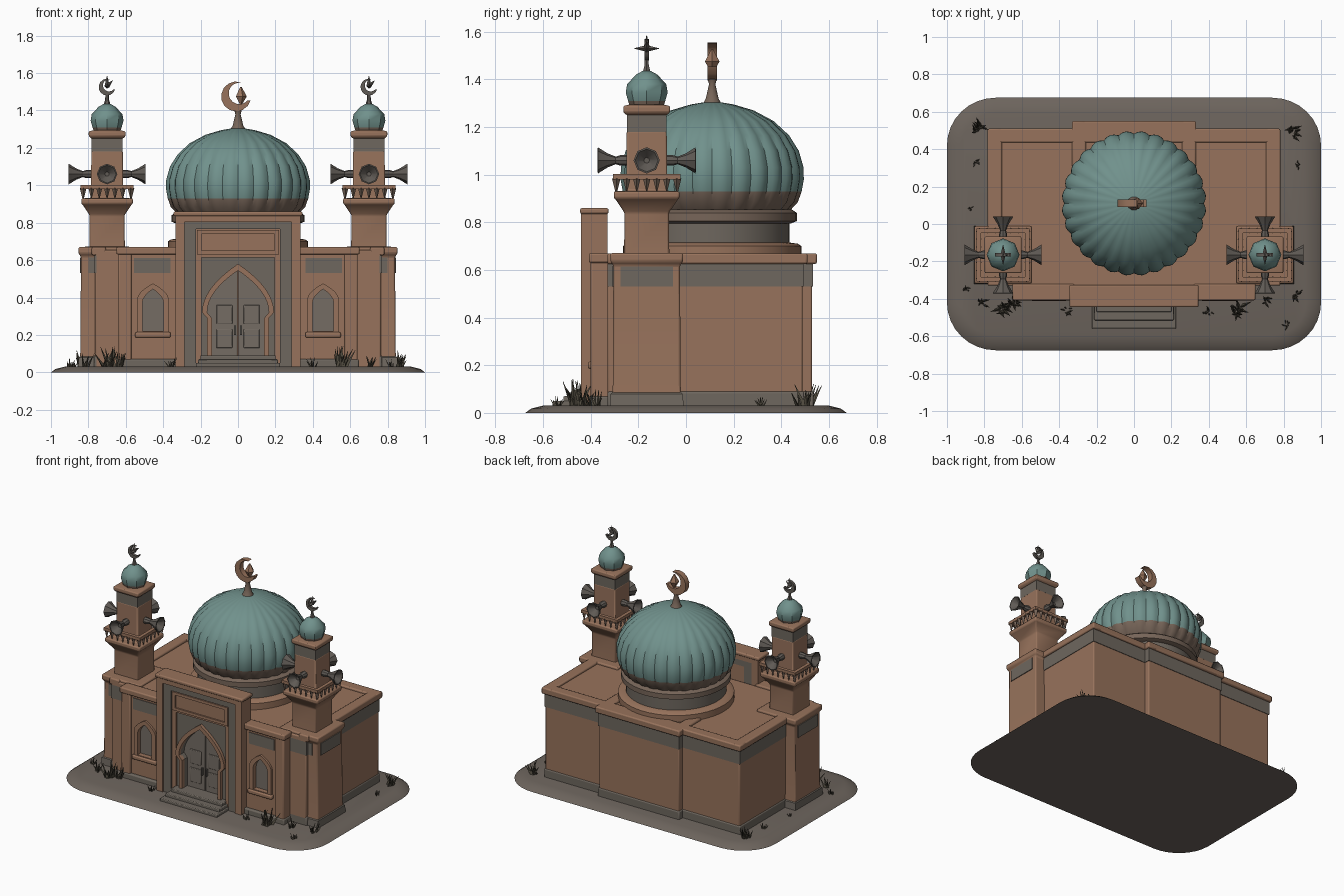
import bpy, bmesh, math, random
from mathutils import Matrix, Vector

if "Cube" in bpy.data.objects:
    bpy.data.objects.remove(bpy.data.objects["Cube"])

random.seed(4)

def material(name, rgb):
    m = bpy.data.materials.new(name)
    m.diffuse_color = [(c / 255) ** 2.2 for c in rgb] + [1]
    m.use_nodes = True
    m.node_tree.nodes["Principled BSDF"].inputs["Base Color"].default_value = m.diffuse_color
    return m

BROWN = material("clay brown", (150, 114, 92))
GRAY = material("stone gray", (110, 103, 95))
GROUND = material("ground", (108, 100, 93))
TEAL = material("dome teal", (112, 144, 139))
STAIN = material("stained stone", (118, 101, 89))
DOOR = material("door gray", (116, 108, 100))
METAL = material("dull metal", (96, 91, 86))
GRASS = material("dry grass", (80, 75, 64))

def finish(name, bm, mats, bevel=0, smooth=True):
    bmesh.ops.recalc_face_normals(bm, faces=bm.faces)
    me = bpy.data.meshes.new(name)
    bm.to_mesh(me)
    bm.free()
    ob = bpy.data.objects.new(name, me)
    bpy.context.collection.objects.link(ob)
    for m in mats:
        me.materials.append(m)
    if bevel:
        b = ob.modifiers.new("bevel", 'BEVEL')
        b.width, b.segments, b.limit_method = bevel, 2, 'ANGLE'
    if smooth:
        bpy.ops.object.select_all(action='DESELECT')
        bpy.context.view_layer.objects.active = ob
        ob.select_set(True)
        bpy.ops.object.shade_smooth_by_angle(angle=math.radians(35))
    return ob

def box(name, x0, x1, y0, y1, z0, z1, mat, bevel=0.008):
    bm = bmesh.new()
    bmesh.ops.create_cube(bm, size=1, matrix=Matrix.Translation(((x0 + x1) / 2, (y0 + y1) / 2, (z0 + z1) / 2))
                          @ Matrix.Diagonal((abs(x1 - x0), y1 - y0, z1 - z0, 1)))
    return finish(name, bm, [mat], bevel)

def lathe(name, profile, n, mats, at=(0, 0, 0), turn=0, lobes=0, rule=None, matrix=None, bevel=0):
    """Revolve (radius, height) points; n=4 gives square parts with radius as half width."""
    bm = bmesh.new()
    k = math.sqrt(2) if n == 4 else 1
    rings = []
    for r, z in profile:
        ring = []
        for i in range(n):
            a = 2 * math.pi * i / n + turn
            s = r * k * (0.965 + 0.035 * abs(math.sin(lobes * a / 2)) if lobes else 1)
            ring.append(bm.verts.new((s * math.cos(a), s * math.sin(a), z)))
        rings.append(ring)
    for a, b in zip(rings, rings[1:]):
        for i in range(n):
            f = bm.faces.new((a[i], a[(i + 1) % n], b[(i + 1) % n], b[i]))
            if rule:
                f.material_index = rule(f.calc_center_median())
    if profile[0] != profile[-1]:
        bm.faces.new(rings[0][::-1])
        f = bm.faces.new(rings[-1])
        f.material_index = len(mats) - 1
    bmesh.ops.remove_doubles(bm, verts=bm.verts, dist=0.0002)
    bm.transform(Matrix.Translation(at) @ (matrix or Matrix()))
    return finish(name, bm, mats, bevel)

def plate(name, loops, y0, y1, mat):
    """Upright plate from (x, z) outlines; later outlines are holes."""
    cu = bpy.data.curves.new(name, 'CURVE')
    cu.dimensions, cu.fill_mode, cu.extrude = '2D', 'BOTH', (y1 - y0) / 2
    for pts in loops:
        sp = cu.splines.new('POLY')
        sp.points.add(len(pts) - 1)
        for p, (x, z) in zip(sp.points, pts):
            p.co = (x, z, 0, 1)
        sp.use_cyclic_u = True
    tmp = bpy.data.objects.new(name + "_curve", cu)
    bpy.context.collection.objects.link(tmp)
    bpy.context.view_layer.update()
    me = bpy.data.meshes.new_from_object(tmp.evaluated_get(bpy.context.evaluated_depsgraph_get()))
    bpy.data.objects.remove(tmp)
    bm = bmesh.new()
    bm.from_mesh(me)
    bmesh.ops.remove_doubles(bm, verts=bm.verts, dist=0.0001)
    bm.transform(Matrix.Translation((0, (y0 + y1) / 2, 0)) @ Matrix.Rotation(math.pi / 2, 4, 'X'))
    return finish(name, bm, [mat])

def rect(x0, x1, z0, z1):
    return [(x0, z0), (x1, z0), (x1, z1), (x0, z1)]

def arch(cx, w, leg, z0, zs, zt):
    half = [(leg, z0), (leg, zs - 0.03)] + [(w * (1 - (i / 8) ** 2), zs + (zt - zs) * i / 8) for i in range(9)]
    return [(cx + x, z) for x, z in half] + [(cx - x, z) for x, z in half[-2::-1]]

def crescent(name, x, y, z, r, depth, mat):
    out = [(x + r * math.cos(a), z + r * math.sin(a)) for a in [math.radians(70 + 25 * i) for i in range(12)]]
    inn = [(x + .22 * r + .72 * r * math.cos(a), z + .2 * r + .72 * r * math.sin(a))
           for a in [math.radians(320 - 22 * i) for i in range(11)]]
    return plate(name, [out + inn], y - depth, y + depth, mat)

def spikes(name, items, mat, sides=3):
    bm = bmesh.new()
    for base, tip, r in items:
        d = Vector(tip) - Vector(base)
        m = Matrix.Translation((Vector(base) + Vector(tip)) / 2) @ d.to_track_quat('Z', 'Y').to_matrix().to_4x4()
        bmesh.ops.create_cone(bm, cap_ends=True, segments=sides, radius1=r, radius2=0.001, depth=d.length, matrix=m)
    return finish(name, bm, [mat], smooth=False)

# Ground slab with rounded, slightly pinched outline
bm = bmesh.new()
rings = []
for inset, z in ((0, 0), (0.025, 0.018), (0.08, 0.032)):
    ring = []
    for cx, cy, a0 in ((.74, .42, 0), (-.74, .42, 90), (-.74, -.42, 180), (.74, -.42, 270)):
        for i in range(9):
            a = math.radians(a0 + i * 11.25)
            ring.append(bm.verts.new((cx + (.26 - inset) * math.cos(a), cy + (.255 - inset) * math.sin(a), z)))
    rings.append(ring)
for a, b in zip(rings, rings[1:]):
    for i in range(36):
        bm.faces.new((a[i], a[(i + 1) % 36], b[(i + 1) % 36], b[i]))
bm.faces.new(rings[0][::-1])
bm.faces.new(rings[-1])
finish("ground_slab", bm, [GROUND])

# Hall with plinth, frieze band and roof cornice; rear bay the same
for nm, w, y0, y1 in (("hall", .765, -.33, .49), ("rear_bay", .315, .3, .53)):
    box(nm + "_walls", -w, w, y0, y1, .01, .655, BROWN)
    box(nm + "_plinth", -w - .006, w + .006, y0, y1 + .006, .01, .09, GRAY)
    box(nm + "_frieze", -w - .004, w + .004, y0, y1 + .004, .53, .625, GRAY, 0)
    o = w + .017
    for s in (-1, 1):
        box(nm + "_cornice_side", *sorted((s * o, s * (o - .075))), y0, y1 + .02, .625, .67, BROWN)
    box(nm + "_cornice_back", -o, o, y1 - .055, y1 + .02, .625, .67, BROWN)

# Front wings with pointed windows
for s in (-1, 1):
    cx = s * .455
    win = arch(cx, .056, .056, .22, .37, .445)
    plate("wing_wall", [rect(*sorted((s * .32, s * .64)), .01, .65), win], -.385, -.32, BROWN)
    plate("window_frame", [arch(cx, .085, .085, .195, .385, .475), win], -.4, -.38, BROWN)
    box("window_pane", cx - .07, cx + .07, -.365, -.34, .2, .46, DOOR, 0)
    box("window_sill", cx - .095, cx + .095, -.412, -.38, .185, .215, BROWN)
    box("wing_pilaster", *sorted((s * .57, s * .64)), -.4, -.3, .01, .65, BROWN)
    box("wing_frieze", *sorted((s * .36, s * .555)), -.39, -.38, .53, .61, GRAY, 0)
    box("wing_cornice", *sorted((s * .32, s * .65)), -.408, -.32, .63, .67, BROWN)
    box("wing_plinth", *sorted((s * .32, s * .646)), -.406, -.32, .01, .07, GRAY)

# Portal: stepped frames around a pointed doorway
door = arch(0, .165, .14, .04, .32, .545)
plate("portal_outer_frame", [rect(-.335, .335, .01, .85), rect(-.285, .285, .03, .805)], -.44, -.33, BROWN)
plate("portal_gray_frame", [rect(-.29, .29, .02, .81), rect(-.225, .225, .03, .765)], -.43, -.33, GRAY)
plate("portal_inner_frame", [rect(-.23, .23, .02, .77), rect(-.195, .195, .03, .615)], -.42, -.33, BROWN)
plate("portal_spandrel", [rect(-.2, .2, .02, .62), door], -.408, -.34, GRAY)
plate("arch_moulding", [arch(0, .192, .165, .03, .32, .58), door], -.43, -.4, BROWN)
plate("portal_sign_border", [rect(-.22, .22, .63, .76), rect(-.195, .195, .65, .74)], -.43, -.41, BROWN)
box("portal_cap", -.345, .345, -.445, -.325, .835, .86, BROWN)
for s in (-1, 1):
    box("door_leaf", *sorted((s * .003, s * .17)), -.37, -.32, .05, .56, DOOR, .004)
    for z in (.13, .26):
        box("door_panel", *sorted((s * .03, s * .115)), -.377, -.365, z, z + .1, DOOR, .004)
    box("door_handle", *sorted((s * .012, s * .022)), -.385, -.365, .2, .25, METAL, 0)
for i in range(3):
    w = .225 - .012 * i
    box("entrance_step", -w, w, -.56 + .045 * i, -.34, .01, .05 + .02 * i, GRAY, .005)

# Drum and ribbed dome
C = (0, .11, 0)
lathe("drum", [(.375, .64), (.375, .7), (.36, .71), (.325, .715), (.325, .8)], 48, [BROWN, GRAY], C,
      rule=lambda c: int(c.z > .72))
lathe("drum_ring", [(.33, .795), (.355, .805), (.355, .84), (.335, .853)], 48, [STAIN], C)
lathe("main_dome", [(.325, .845), (.362, .885), (.378, .93), (.387, .98), (.386, 1.03), (.366, 1.1), (.325, 1.165),
                    (.26, 1.225), (.175, 1.27), (.09, 1.295), (.03, 1.305)], 112, [STAIN, TEAL], C,
      lobes=28, rule=lambda c: int(c.z > .925))
lathe("dome_finial_stem", [(.045, 1.29), (.028, 1.32), (.014, 1.38), (.02, 1.4), (.01, 1.42)], 10, [STAIN], C)
crescent("dome_crescent", -.01, .11, 1.475, .08, .02, BROWN)
lathe("dome_star", [(.005, -.045), (.032, 0), (.005, .05)], 5, [BROWN], (.015, .11, 1.475))

# Two minarets
for s in (-1, 1):
    x, y, q = s * .7, -.165, math.pi / 4
    P = (x, y, 0)
    lathe("minaret_base", [(.152, .01), (.142, .12), (.14, .62), (.153, .635), (.153, .67), (.1, .672)], 4, [BROWN], P, q,
          bevel=.008)
    lathe("minaret_plinth", [(.157, .01), (.151, .08), (.14, .09)], 4, [GRAY], P, q)
    box("minaret_front_panel", x - .1, x + .1, y - .146, y, .53, .615, GRAY, 0)
    box("minaret_side_panel", *sorted((x, x + s * .146)), y - .11, y + .11, .53, .615, GRAY, 0)
    lathe("minaret_shaft", [(.095, .66), (.093, .84), (.13, .895), (.138, .9), (.138, .93), (.086, .932), (.084, 1.185)],
          4, [BROWN], P, q, bevel=.008)
    lathe("minaret_band", [(.083, 1.18), (.083, 1.255)], 4, [GRAY], P, q)
    lathe("minaret_cornice", [(.085, 1.25), (.098, 1.262), (.098, 1.288), (.07, 1.295)], 4, [BROWN], P, q, bevel=.006)
    lathe("balcony_rail", [(.142, .98), (.142, 1.002), (.118, 1.002), (.118, .98), (.142, .98)], 4, [BROWN], P, q)
    bars = []
    for i in range(7):
        t = -.126 + .042 * i
        for dx, dy in ((t, .13), (t, -.13), (.13, t), (-.13, t)):
            bars.append(((x + dx, y + dy, .985), (x + dx, y + dy, .925), .016))
    spikes("balcony_balusters", bars, STAIN, 4)
    lathe("minaret_dome", [(.07, 1.285), (.078, 1.31), (.088, 1.345), (.082, 1.38), (.045, 1.42), (.018, 1.435)], 8,
          [STAIN, TEAL], P, rule=lambda c: int(c.z > 1.305))
    lathe("minaret_finial_stem", [(.02, 1.425), (.01, 1.46), (.009, 1.5)], 6, [METAL], P)
    crescent("minaret_crescent", x, y, 1.525, .045, .01, METAL)
    spikes("minaret_star", [((x, y, 1.53), (x + a, y + b, 1.53 + c), .014)
                            for a, b, c in ((0, .052, 0), (0, -.052, 0), (.03, 0, .03), (0, 0, .055))], METAL, 4)
    for i in range(4):  # loudspeaker horns facing all four ways
        m = Matrix.Rotation(i * math.pi / 2, 4, 'Z') @ Matrix.Rotation(math.pi / 2, 4, 'Y')
        lathe("loudspeaker", [(.022, .075), (.022, .11), (.016, .13), (.03, .165), (.055, .205), (.048, .206), (.012, .165)],
              8, [METAL], (x, y, 1.06), matrix=m)

# Grass tufts: position and size
leaves = []
for gx, gy, h in ((-.83, .51, .1), (.85, .49, .1), (-.7, -.46, .12), (-.64, -.42, .09), (-.82, -.42, .08), (.55, -.46, .12),
                  (.7, -.41, .07), (.86, -.38, .08), (.82, -.54, .05), (-.84, .33, .05), (.88, .32, .05), (.4, -.47, .06),
                  (-.36, -.46, .06), (-.87, .08, .04), (-.9, -.35, .06)):
    for i in range(14 if h > .08 else 8):
        a, l = random.uniform(0, 6.28), random.uniform(.15, .5)
        b = Vector((gx + random.uniform(-.2, .2) * h, gy + random.uniform(-.2, .2) * h, .022))
        leaves.append((b, b + Vector((l * math.cos(a), l * math.sin(a), random.uniform(.5, 1))) * h, .1 * h))
spikes("grass_tufts", leaves, GRASS)
